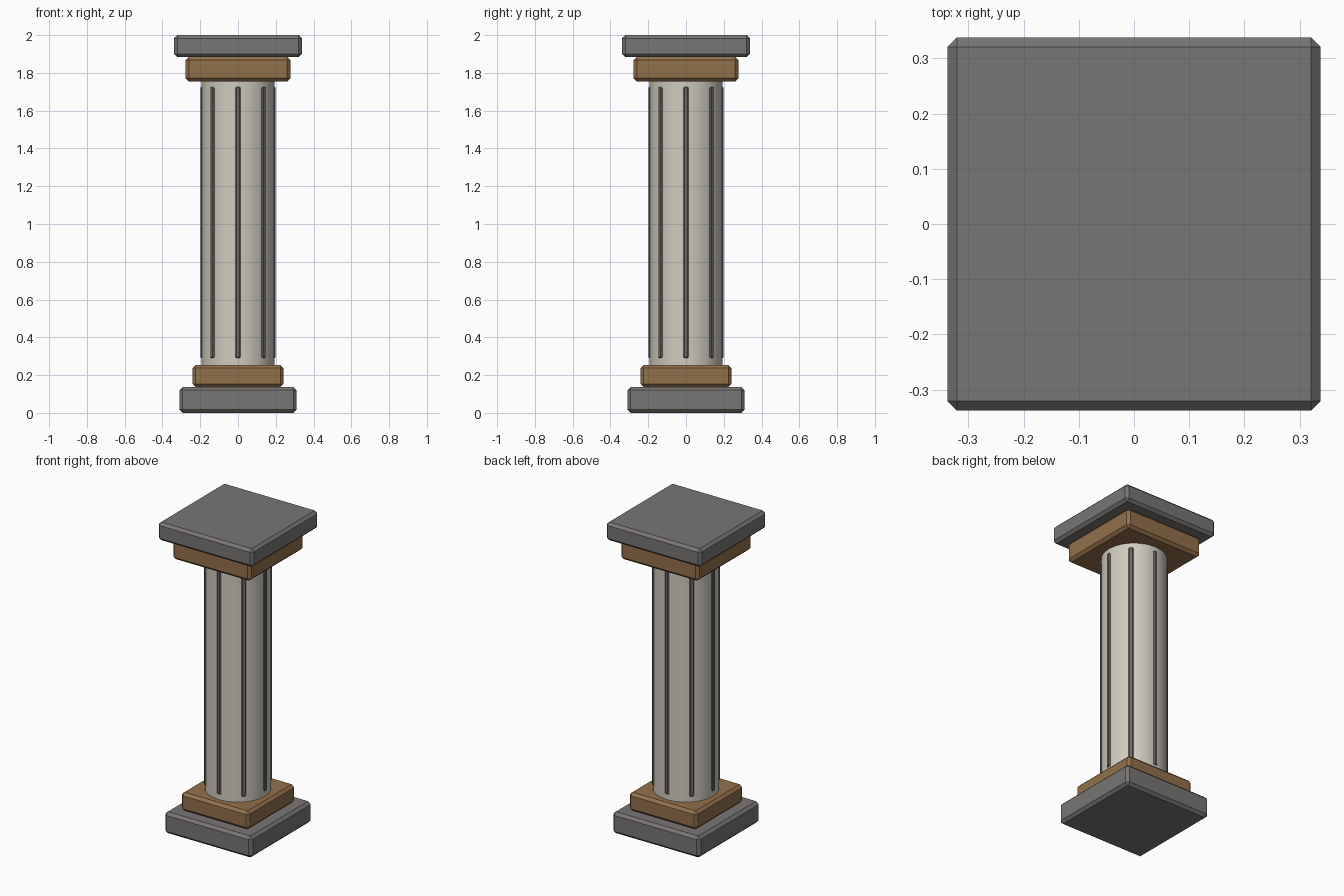
import bpy, bmesh
from math import pi, cos, sin

if "Cube" in bpy.data.objects:
    bpy.data.objects.remove(bpy.data.objects["Cube"])


def material(name, rgb):
    m = bpy.data.materials.new(name)
    m.diffuse_color = (*rgb, 1)
    m.use_nodes = True
    m.node_tree.nodes["Principled BSDF"].inputs["Base Color"].default_value = m.diffuse_color
    return m


stone = material("dark_stone", (0.19, 0.18, 0.175))
bronze = material("bronze_trim", (0.29, 0.16, 0.07))
marble = material("pale_marble", (0.62, 0.60, 0.52))
groove = material("groove_stone", (0.15, 0.145, 0.14))


def box(name, size, centre, bevel, mat, turn=0):
    """Box with single-segment chamfered edges."""
    bm = bmesh.new()
    bmesh.ops.create_cube(bm, size=1)
    bmesh.ops.scale(bm, vec=size, verts=bm.verts)
    bmesh.ops.bevel(bm, geom=bm.edges[:], offset=bevel, segments=1,
                    affect='EDGES', profile=0.5)
    mesh = bpy.data.meshes.new(name)
    bm.to_mesh(mesh)
    bm.free()
    mesh.materials.append(mat)
    ob = bpy.data.objects.new(name, mesh)
    ob.location = centre
    ob.rotation_euler.z = turn
    bpy.context.collection.objects.link(ob)


def slab(name, half, z0, z1, mat):
    box(name, (2 * half, 2 * half, z1 - z0), (0, 0, (z0 + z1) / 2), 0.017, mat)


# Stepped square base and capital
slab("base_plinth", 0.31, 0, 0.137, stone)
slab("base_trim", 0.241, 0.137, 0.254, bronze)
slab("capital_trim", 0.277, 1.755, 1.884, bronze)
slab("capital_slab", 0.338, 1.884, 2.0, stone)

# Round shaft
bpy.ops.mesh.primitive_cylinder_add(vertices=24, radius=0.193, depth=1.501,
                                    location=(0, 0, 1.0045))
shaft = bpy.context.object
shaft.name = "shaft"
shaft.data.materials.append(marble)
bpy.ops.object.shade_smooth_by_angle(angle=pi / 6)

# Eight vertical strips around the shaft
for i in range(8):
    a = i * pi / 4
    box(f"shaft_strip_{i + 1}", (0.022, 0.028, 1.436),
        (0.188 * cos(a), 0.188 * sin(a), 1.008), 0.006, groove, a)
